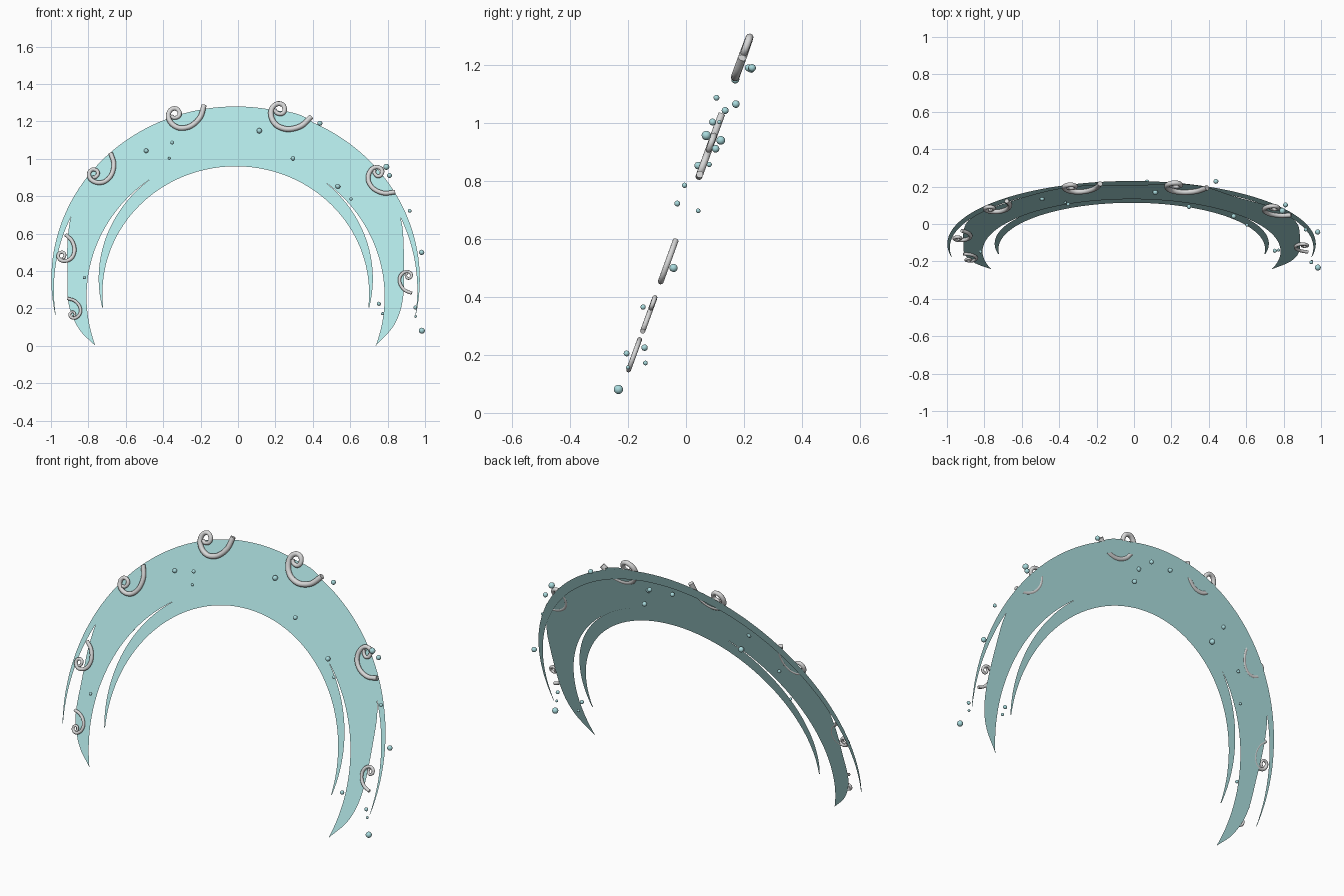
import bpy, bmesh, math
from mathutils import Vector

if "Cube" in bpy.data.objects:
    bpy.data.objects.remove(bpy.data.objects["Cube"])

TILT = 0.364          # backward lean of the whole ornament


def material(name, rgb):
    m = bpy.data.materials.new(name)
    m.diffuse_color = (*rgb, 1)
    m.use_nodes = True
    m.node_tree.nodes["Principled BSDF"].inputs["Base Color"].default_value = m.diffuse_color
    return m


AQUA = material("pale_aqua", (0.44, 0.78, 0.78))
BEAD = material("bead_aqua", (0.40, 0.71, 0.73))
SILVER = material("silver_grey", (0.68, 0.68, 0.68))


def place(x, z, back=0):
    """Point on the leaning plane, moved back by a small distance."""
    return Vector((x, -0.242 + TILT * z + back, z))


def arc(cx, cz, rx, rz, tip_z, n=96):
    """Arch from the left tip over the top to the right tip."""
    low = math.asin((tip_z - cz) / rz)
    return [(cx + rx * math.cos(a), cz + rz * math.sin(a))
            for a in (math.pi - low + (2 * low - math.pi) * i / n for i in range(n + 1))]


def spline(pts, steps=12):
    """Smooth curve through the points."""
    v = [Vector(p) for p in pts]
    v = [2 * v[0] - v[1]] + v + [2 * v[-1] - v[-2]]
    out = []
    for i in range(1, len(v) - 2):
        a, b, c, d = v[i - 1:i + 3]
        for s in range(steps):
            t = s / steps
            out.append(0.5 * (2 * b + (c - a) * t + (2 * a - 5 * b + 4 * c - d) * t * t
                              + (3 * b - a - 3 * c + d) * t ** 3))
    return out + [v[-2]]


def resample(pts, n=120):
    """Evenly spaced points along a polyline."""
    pts = [Vector(p) for p in pts]
    cum = [0]
    for a, b in zip(pts, pts[1:]):
        cum.append(cum[-1] + (b - a).length)
    out, k = [], 0
    for i in range(n + 1):
        d = cum[-1] * i / n
        while k < len(pts) - 2 and cum[k + 1] < d:
            k += 1
        out.append(pts[k].lerp(pts[k + 1], (d - cum[k]) / (cum[k + 1] - cum[k])))
    return out


def sheet(name, outer, inner, back):
    """Flat crescent between two edges that meet at the tips."""
    bm = bmesh.new()
    o = [bm.verts.new(place(*p, back)) for p in resample(outer)]
    i = [bm.verts.new(place(*p, back)) for p in resample(inner)]
    for k in range(len(o) - 1):
        bm.faces.new((o[k], i[k], i[k + 1], o[k + 1]))
    bmesh.ops.remove_doubles(bm, verts=bm.verts, dist=0.0005)
    me = bpy.data.meshes.new(name)
    bm.to_mesh(me)
    bm.free()
    me.materials.append(AQUA)
    bpy.context.collection.objects.link(bpy.data.objects.new(name, me))


# Main band with a wavy outer edge
band_inner = arc(-.013, .262, .797, .768, 0)
wavy = [band_inner[0], (-.85, .09), (-.905, .22), (-.912, .4), (-.91, .58), (-.88, .73),
        (-.79, .868), (-.64, 1.015), (-.48, 1.14), (-.34, 1.21), (-.2, 1.237), (0, 1.235),
        (.15, 1.25), (.25, 1.255), (.38, 1.21), (.55, 1.06), (.72, .93), (.82, .8),
        (.87, .68), (.885, .55), (.885, .28), (.84, .12), band_inner[-1]]
sheet("main_band", spline(wavy), band_inner, 0)

# Thin crescents behind the band
sheet("outer_crescent", arc(-.013, .355, .985, .925, .165), arc(-.013, .30, .972, .92, .165), .006)
sheet("inner_crescent", arc(-.012, .36, .733, .68, .205), arc(-.012, .28, .713, .68, .205), .006)

# Silver curls: one spiral outline, turned and scaled
CURL = [(-4, -2.5), (-1, -4.5), (3.5, -3), (4.5, 1), (1, 4.8), (-4, 3.8), (-6.8, -1),
        (-6, -6.5), (-1.5, -12), (6, -14.8), (16, -12.5), (25, -4), (29, 8)]


def curl(name, x, z, angle, size):
    a = math.radians(angle - 15)
    s = size / 30
    cu = bpy.data.curves.new(name, 'CURVE')
    cu.dimensions = '3D'
    cu.bevel_depth = 0.0143 * (0.1 + 0.9 * size / 0.165)
    cu.bevel_resolution = 3
    cu.use_fill_caps = True
    pts = spline(CURL, 5)
    sp = cu.splines.new('POLY')
    sp.points.add(len(pts) - 1)
    for k, (p, q) in enumerate(zip(sp.points, pts)):
        u = (q.x * math.cos(a) - q.y * math.sin(a)) * s
        w = (q.x * math.sin(a) + q.y * math.cos(a)) * s
        p.co = (*place(x + u, z + w, -.010), 1)
        p.radius = min(1, 0.7 + 0.5 * k / len(pts))   # slimmer at the rolled end
    sp.use_smooth = True
    cu.materials.append(SILVER)
    bpy.context.collection.objects.link(bpy.data.objects.new(name, cu))


for k, c in enumerate([(-.336, 1.243, 15, .160), (.224, 1.265, -14, .171),
                       (-.77, .922, 50, .140), (.75, .928, -50, .138),
                       (-.942, .484, 79, .112), (-.885, .168, 107, .089),
                       (.912, .375, -80, .095)]):
    curl(f"curl_{k + 1}", *c)

# Beads scattered along the band: x, y, z, radius
BEADS = [(.114, .17, 1.15, .014), (.438, .228, 1.19, .013), (-.352, .105, 1.087, .010),
         (-.491, .135, 1.043, .012), (-.367, .115, 1.003, .007), (.294, .092, 1.003, .012),
         (.534, .042, .853, .013), (.604, -.005, .785, .009), (.793, .07, .957, .016),
         (.81, .102, .911, .013), (.918, -.03, .722, .010), (.982, -.043, .50, .014),
         (-.821, -.148, .365, .009), (.753, -.143, .225, .011), (.773, -.14, .172, .008),
         (.948, -.205, .205, .010), (.95, -.2, .157, .007), (.983, -.233, .081, .016),
         (-.43, .12, .94, .015), (.07, .225, 1.185, .012), (-.065, .215, 1.19, .012),
         (.14, .172, 1.065, .013), (-.64, .08, .857, .009), (-.685, .042, .697, .008)]
for k, (x, y, z, r) in enumerate(BEADS):
    bpy.ops.mesh.primitive_uv_sphere_add(segments=20, ring_count=12, radius=r, location=(x, y, z))
    bead = bpy.context.object
    bead.name = f"bead_{k + 1}"
    bead.data.materials.append(BEAD)
    bpy.ops.object.shade_smooth()
